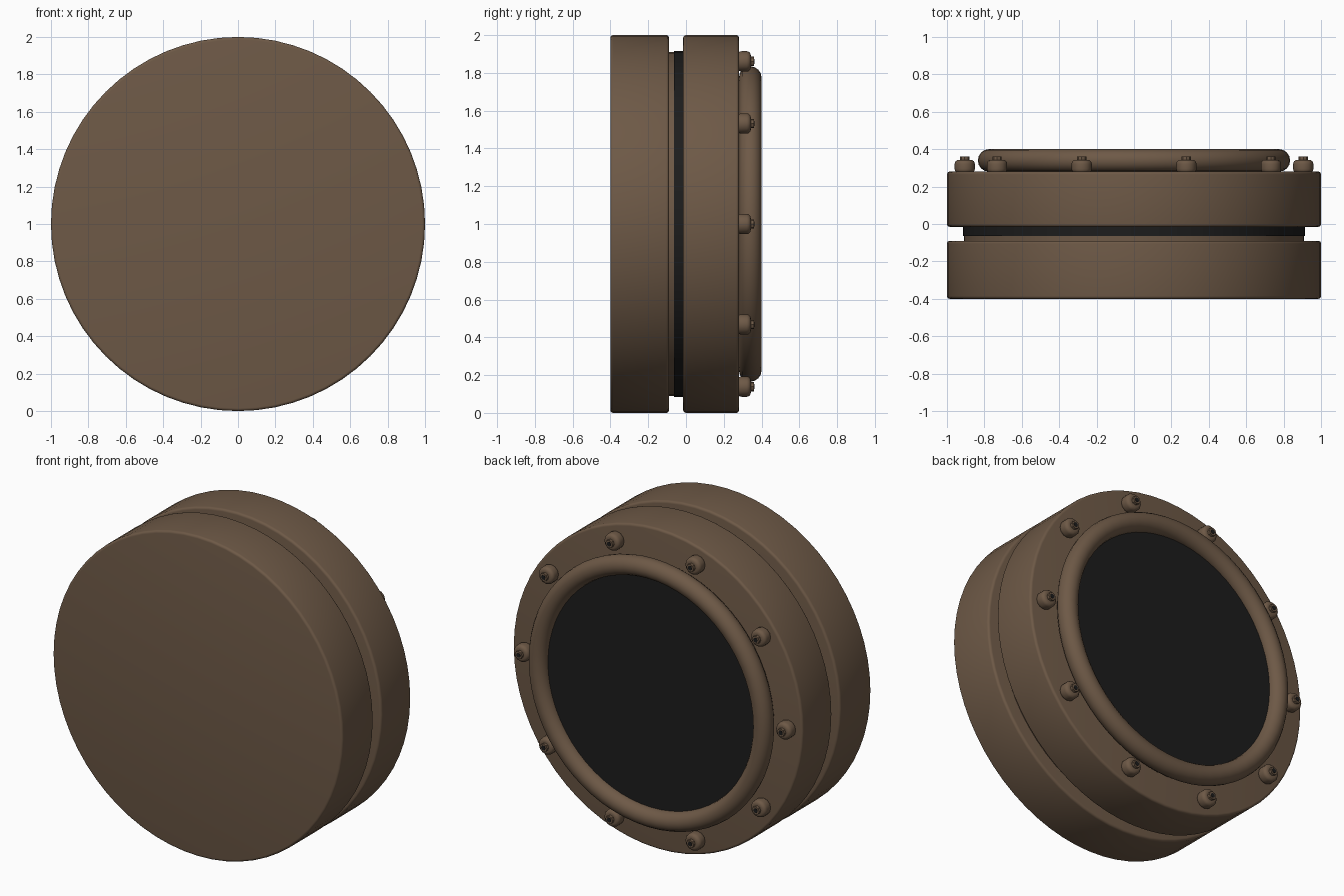
import bpy, bmesh, math
from mathutils import Matrix, Vector

cube = bpy.data.objects.get("Cube")
if cube:
    bpy.data.objects.remove(cube)


def material(name, rgb):
    m = bpy.data.materials.new(name)
    m.use_nodes = True
    m.diffuse_color = (*rgb, 1)
    m.node_tree.nodes["Principled BSDF"].inputs["Base Color"].default_value = (*rgb, 1)
    return m


brown = material("brown_metal", (0.155, 0.1, 0.062))
black = material("black_rubber", (0.012, 0.012, 0.012))
CENTRE = Vector((0, 0, 1))


def lathe(name, profile, mat, sides=64, at=CENTRE, angle=35):
    """Spin (radius, y) points around the front-to-back axis."""
    bm = bmesh.new()
    rings = []
    for r, y in profile:
        if r == 0:
            rings.append([bm.verts.new((0, y, 0))])
        else:
            rings.append([bm.verts.new((r * math.cos(a), y, r * math.sin(a)))
                          for a in (math.tau * i / sides for i in range(sides))])
    for a, b in zip(rings, rings[1:]):
        for i in range(sides):
            j = (i + 1) % sides
            quad = [a[i % len(a)], a[j % len(a)], b[j % len(b)], b[i % len(b)]]
            bm.faces.new(list(dict.fromkeys(quad)))
    bmesh.ops.recalc_face_normals(bm, faces=bm.faces)
    mesh = bpy.data.meshes.new(name)
    bm.to_mesh(mesh)
    bm.free()
    mesh.materials.append(mat)
    ob = bpy.data.objects.new(name, mesh)
    ob.location = at
    bpy.context.collection.objects.link(ob)
    bpy.ops.object.select_all(action='DESELECT')
    bpy.context.view_layer.objects.active = ob
    ob.select_set(True)
    bpy.ops.object.shade_smooth_by_angle(angle=math.radians(angle))
    return ob


def drum(name, radius, y0, y1, mat, round_off=0.0, **kw):
    """Closed cylinder with rounded rims."""
    arc = [math.pi / 2 * i / 4 for i in range(5)] if round_off else [0]
    c = round_off
    front = [(radius - c + c * math.sin(a), y0 + c - c * math.cos(a)) for a in arc]
    back = [(r, y0 + y1 - y) for r, y in reversed(front)]
    return lathe(name, [(0, y0)] + front + back + [(0, y1)], mat, **kw)


# Body: two thick drums with a core and a seal in the gap
drum("front_drum", 1.0, -0.40, -0.09, brown, 0.015)
drum("back_drum", 1.0, -0.015, 0.28, brown, 0.015)
drum("core", 0.91, -0.12, -0.063, brown)
drum("seal", 0.915, -0.064, 0.0, black)

# Rounded retaining ring around the dark back panel
tube = [(0.775 + 0.06 * math.cos(a), 0.34 + 0.06 * math.sin(a))
        for a in (math.tau * i / 16 for i in range(17))]
ring = lathe("retaining_ring", tube, brown, angle=60)
bm = bmesh.new()
bm.from_mesh(ring.data)
bmesh.ops.remove_doubles(bm, verts=bm.verts, dist=0.0001)
bmesh.ops.recalc_face_normals(bm, faces=bm.faces)
bm.to_mesh(ring.data)
bm.free()
drum("back_panel", 0.725, 0.26, 0.34, black)

# Ten bolts around the rim
for k in range(10):
    a = math.tau * k / 10
    at = CENTRE + Vector((0.905 * math.cos(a), 0, 0.905 * math.sin(a)))
    drum(f"bolt_head_{k}", 0.054, 0.272, 0.343, brown, 0.022, sides=12, at=at, angle=50)
    drum(f"bolt_tip_{k}", 0.025, 0.33, 0.36, brown, sides=8, at=at)
    drum(f"bolt_socket_{k}", 0.015, 0.355, 0.362, black, sides=6, at=at)
